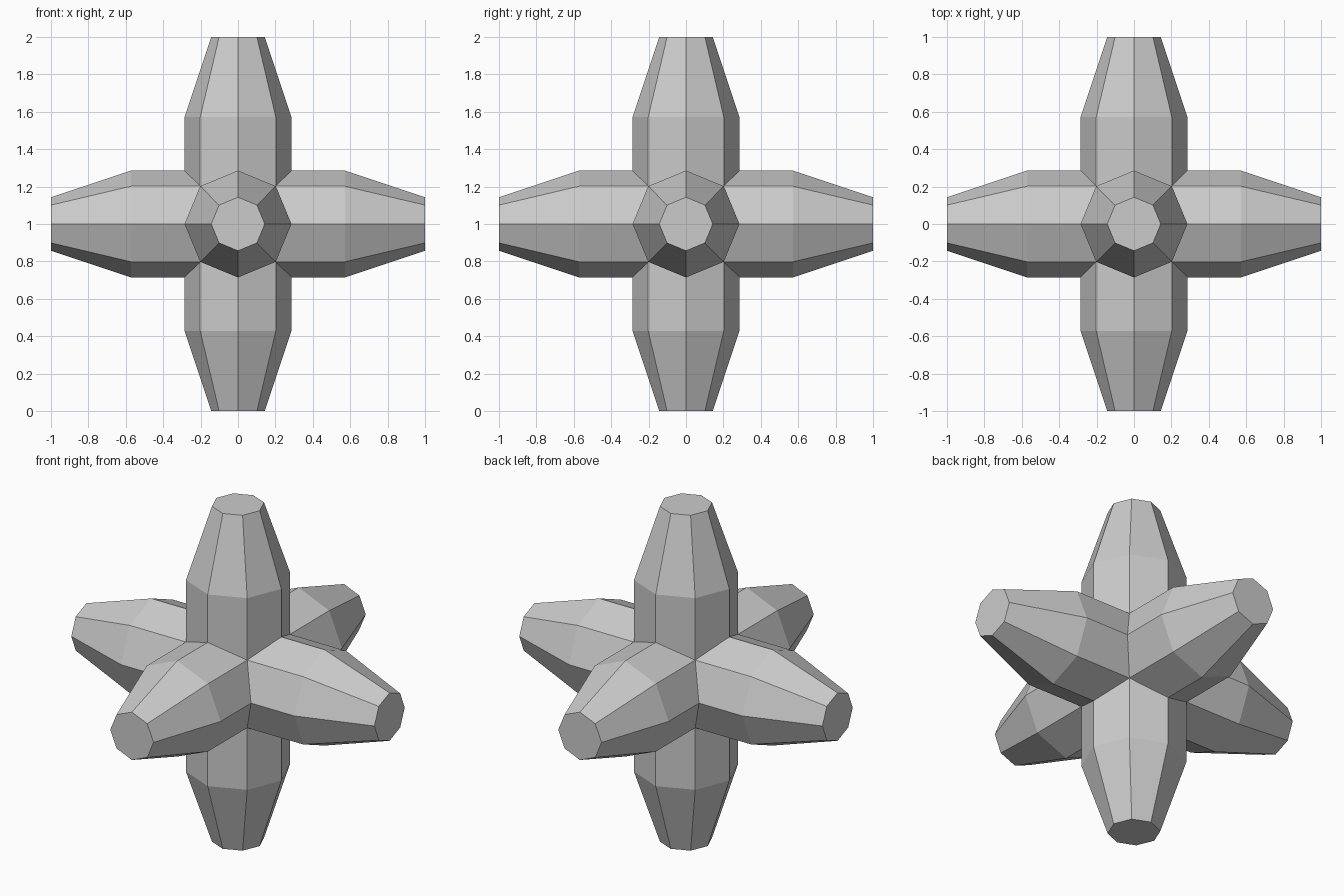
import bpy, bmesh, math
from mathutils import Vector

if "Cube" in bpy.data.objects:
    bpy.data.objects.remove(bpy.data.objects["Cube"])

R = 2 / 7            # arm radius (octagon corners)
SHOULDER = 4 / 7     # distance where the taper starts
TIP_R = 1 / 7        # radius at the blunt tip
CENTRE = Vector((0, 0, 1))


def add_arm(bm, axis, sign):
    """Octagonal arm, mitred at its root so all six join into one skin."""
    def ring(radius, dist=None):
        verts = []
        for i in range(8):
            a = i * math.pi / 4
            u, v = radius * math.cos(a), radius * math.sin(a)
            p = Vector((0, 0, 0))
            p[axis] = sign * (max(abs(u), abs(v)) if dist is None else dist)
            p[(axis + 1) % 3] = u
            p[(axis + 2) % 3] = v
            verts.append(bm.verts.new(p + CENTRE))
        return verts

    rings = [ring(R), ring(R, SHOULDER), ring(TIP_R, 1.0)]
    for a, b in zip(rings, rings[1:]):
        for i in range(8):
            j = (i + 1) % 8
            bm.faces.new((a[i], a[j], b[j], b[i]))
    bm.faces.new(rings[-1])


# Six-armed body: one arm each way along x, y and z
bm = bmesh.new()
for axis in range(3):
    for sign in (1, -1):
        add_arm(bm, axis, sign)
bmesh.ops.remove_doubles(bm, verts=bm.verts, dist=1e-4)
bmesh.ops.recalc_face_normals(bm, faces=bm.faces)

mesh = bpy.data.meshes.new("six_armed_body")
bm.to_mesh(mesh)
bm.free()
body = bpy.data.objects.new("six_armed_body", mesh)
bpy.context.collection.objects.link(body)
